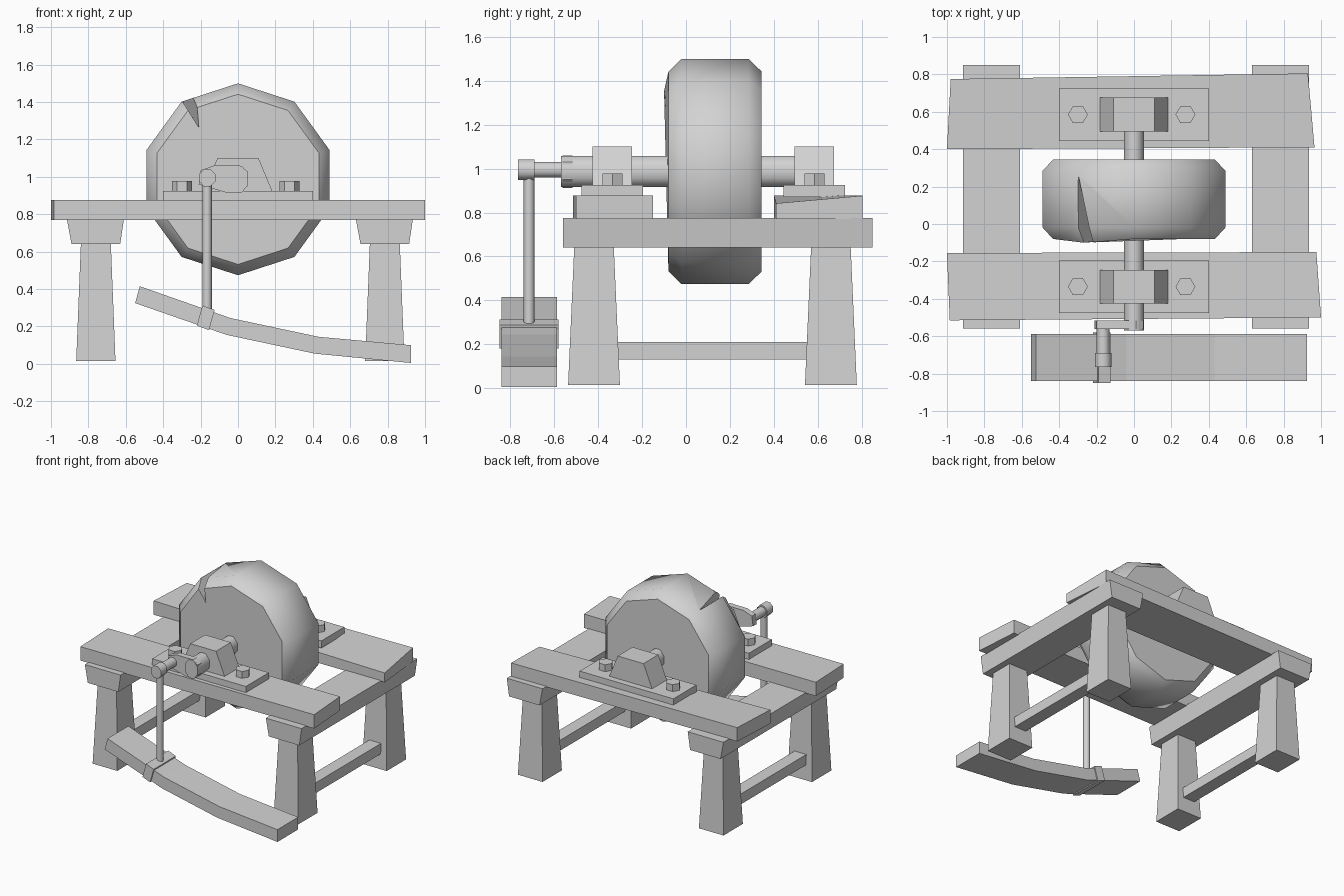
import bpy, bmesh
from math import sin, cos, pi

cube = bpy.data.objects.get("Cube")
if cube:
    bpy.data.objects.remove(cube, do_unlink=True)

GREY = (0.65, 0.65, 0.65, 1)
mat = bpy.data.materials.new("plain_grey")
mat.use_nodes = True
mat.diffuse_color = GREY
mat.node_tree.nodes["Principled BSDF"].inputs["Base Color"].default_value = GREY


def loft(name, rings, smooth=False):
    """Skin a list of matching rings and cap both ends."""
    bm = bmesh.new()
    loops = [[bm.verts.new(p) for p in ring] for ring in rings]
    n = len(loops[0])
    for a, b in zip(loops, loops[1:]):
        for i in range(n):
            j = (i + 1) % n
            bm.faces.new((a[i], a[j], b[j], b[i])).smooth = smooth
    bm.faces.new(loops[0])
    bm.faces.new(loops[-1])
    bmesh.ops.recalc_face_normals(bm, faces=bm.faces)
    mesh = bpy.data.meshes.new(name)
    bm.to_mesh(mesh)
    bm.free()
    mesh.materials.append(mat)
    obj = bpy.data.objects.new(name, mesh)
    bpy.context.collection.objects.link(obj)
    return obj


def rect(x0, x1, y0, y1, z):
    return [(x0, y0, z), (x1, y0, z), (x1, y1, z), (x0, y1, z)]


def box(name, x0, x1, y0, y1, z0, z1):
    return loft(name, [rect(x0, x1, y0, y1, z0), rect(x0, x1, y0, y1, z1)])


def extrude_y(name, profile, y0, y1):
    return loft(name, [[(x, y, z) for x, z in profile] for y in (y0, y1)])


def ring_y(x, y, z, rx, rz, n, turn=0.0):
    return [(x + rx * sin(2 * pi * (i + turn) / n), y,
             z + rz * cos(2 * pi * (i + turn) / n)) for i in range(n)]


def ring_z(x, y, z, r, n):
    return [(x + r * cos(2 * pi * i / n), y + r * sin(2 * pi * i / n), z) for i in range(n)]


# Trestles: side beams, tapered legs and low stretchers
for side, cx in (("right", -0.76), ("left", 0.785)):
    loft(side + "_beam", [rect(cx - 0.13, cx + 0.13, -0.56, 0.85, 0.64),
                          rect(cx - 0.155, cx + 0.15, -0.56, 0.85, 0.775)])
    for end, cy in (("front", -0.419), ("back", 0.66)):
        loft(f"{end}_{side}_leg",
             [rect(cx - 0.105, cx + 0.105, cy - 0.118, cy + 0.118, 0.015),
              rect(cx - 0.08, cx + 0.08, cy - 0.09, cy + 0.09, 0.645)])
    box(side + "_stretcher", cx - 0.05, cx + 0.05, -0.34, 0.58, 0.13, 0.21)

# Uneven planks across the trestles
planks = {
    "front_plank": [(-0.985, -0.515), (1.0, -0.5), (0.975, -0.15), (-1.0, -0.155)],
    "back_plank": [(-1.0, 0.4), (0.965, 0.41), (0.93, 0.805), (-0.98, 0.775)],
}
for name, outline in planks.items():
    plank = loft(name, [[(x, y, z) for x, y in outline] for z in (0.77, 0.877)])
    if name == "back_plank":
        plank.data.vertices[5].co.z -= 0.035

# Bearings: plate, block and two bolts on each plank
for end, cy in (("front", -0.335), ("back", 0.585)):
    box(end + "_bearing_plate", -0.4, 0.4, cy - 0.14, cy + 0.14, 0.87, 0.925)
    block = [(-0.185, 0.92), (0.185, 0.92), (0.11, 1.1), (-0.11, 1.1)]
    extrude_y(end + "_bearing_block", block, cy - 0.09, cy + 0.09)
    for side, bx in (("right", -0.3), ("left", 0.275)):
        loft(f"{end}_{side}_bolt", [ring_z(bx, cy, z, 0.053, 6) for z in (0.92, 0.978)])

# Grindstone: bevelled ten-sided wheel with one rim corner pushed out
AXLE_Z = 0.987
wheel = loft("grindstone",
             [ring_y(0, y, AXLE_Z, r, r, 10)
              for y, r in ((-0.08, 0.455), (-0.02, 0.513), (0.285, 0.513), (0.345, 0.455))],
             smooth=True)
wheel.data.vertices[9].co.y -= 0.02

# Chip broken out of the rim
chip = loft("chip_cutter", [
    [(-0.2, -0.13, 1.25), (-0.32, -0.13, 1.44), (-0.22, -0.13, 1.47)],
    [(-0.295, 0.25, 1.40), (-0.31, 0.25, 1.42), (-0.29, 0.25, 1.43)]])
chip.hide_render = True
chip.hide_viewport = True
chip.display_type = 'WIRE'
cut = wheel.modifiers.new("chip", 'BOOLEAN')
cut.operation = 'DIFFERENCE'
cut.solver = 'EXACT'
cut.object = chip

# Axle and crank
loft("axle", [ring_y(0, y, AXLE_Z, 0.057, 0.076, 8, 0.5) for y in (-0.57, 0.6)], smooth=True)
extrude_y("crank_arm", [(0.05, 1.03), (0.01, 1.06), (-0.13, 1.06), (-0.2, 1.035),
                        (-0.21, 0.96), (-0.06, 0.915), (0.01, 0.913), (0.05, 0.95)],
          -0.562, -0.517)
PIN_X, PIN_Z = -0.165, 0.995
loft("crank_pin", [ring_y(PIN_X, y, PIN_Z, 0.037, 0.038, 8, 0.5) for y in (-0.7, -0.54)], smooth=True)
loft("rod_eye", [ring_y(PIN_X, y, PIN_Z, 0.047, 0.05, 8, 0.5) for y in (-0.765, -0.69)], smooth=True)
loft("connecting_rod", [ring_z(PIN_X, -0.715, z, 0.025, 8) for z in (0.27, 0.97)], smooth=True)

# Bent foot pedal with its clamp
top = [(-0.525, 0.415), (-0.04, 0.245), (0.43, 0.145), (0.925, 0.1)]
bottom = [(0.925, 0.005), (0.41, 0.055), (-0.06, 0.155), (-0.55, 0.325)]
extrude_y("foot_pedal", top + bottom, -0.84, -0.587)
extrude_y("pedal_clamp", [(-0.19, 0.313), (-0.125, 0.288), (-0.155, 0.18), (-0.22, 0.205)],
          -0.85, -0.58)
